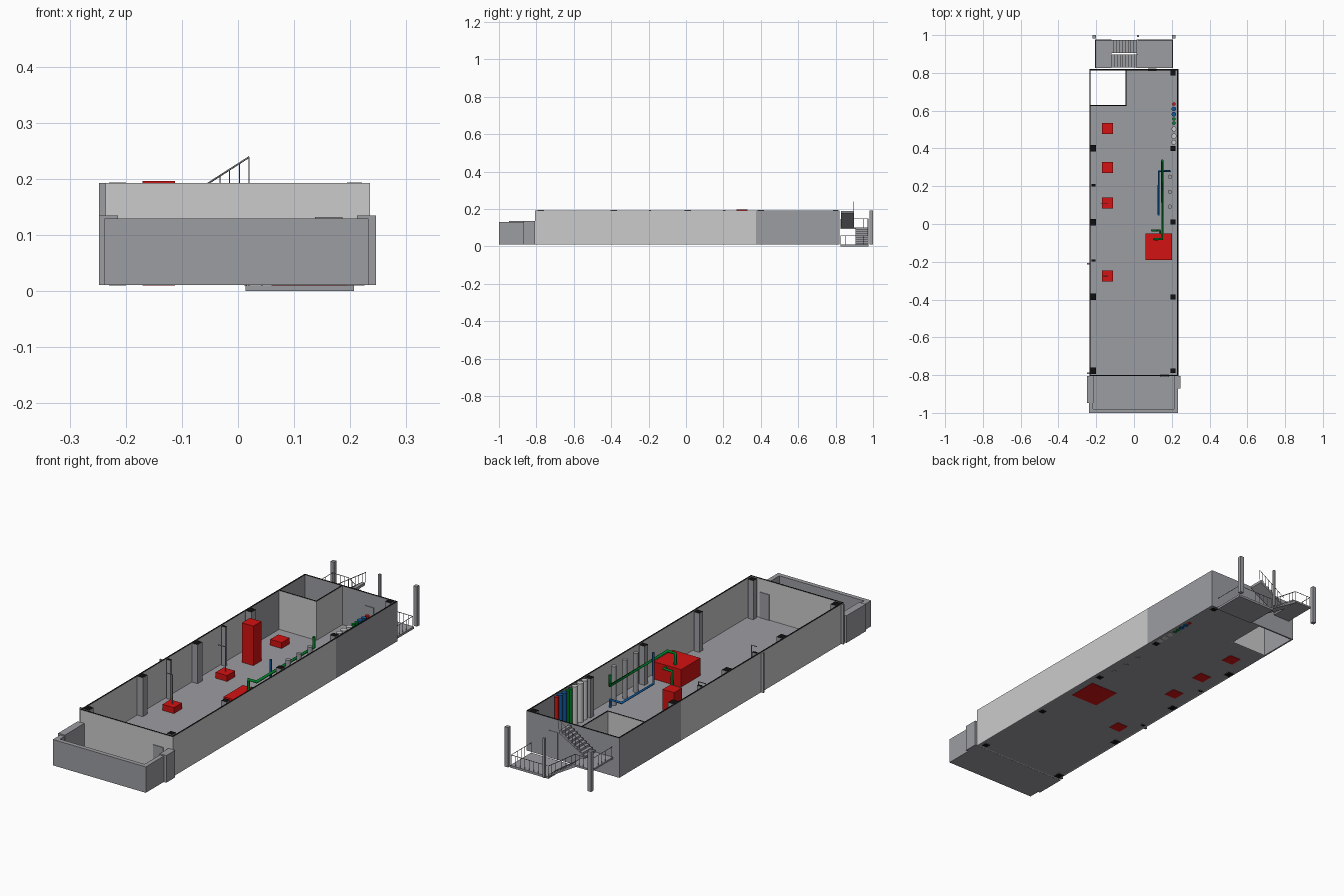
import bpy, bmesh, math
from mathutils import Matrix, Vector

if "Cube" in bpy.data.objects:
    bpy.data.objects.remove(bpy.data.objects["Cube"])


def material(name, r, g, b):
    m = bpy.data.materials.new(name)
    m.diffuse_color = (r, g, b, 1)
    m.use_nodes = True
    m.node_tree.nodes["Principled BSDF"].inputs["Base Color"].default_value = m.diffuse_color
    return m


LIGHT = material("light_grey", 0.60, 0.60, 0.60)
GREY = material("concrete_grey", 0.335, 0.34, 0.365)
BLACK = material("cut_black", 0.005, 0.005, 0.005)
RED = material("red", 0.65, 0.006, 0.006)
GREEN = material("green", 0.0, 0.20, 0.02)
BLUE = material("blue", 0.005, 0.10, 0.33)

TOP = 0.193      # cut height of the storey
BASE = 0.011     # underside of the storey


def finish(name, bm, mats, cap=None):
    """cap: 'top' or 'both' gives the horizontal faces the second material"""
    bm.normal_update()
    if cap:
        for f in bm.faces:
            if f.normal.z > 0.5 or (cap == "both" and f.normal.z < -0.5):
                f.material_index = 1
    me = bpy.data.meshes.new(name)
    bm.to_mesh(me)
    bm.free()
    for m in mats:
        me.materials.append(m)
    ob = bpy.data.objects.new(name, me)
    bpy.context.collection.objects.link(ob)
    return ob


def box(name, x0, x1, y0, y1, z0, z1, mat, cap=None):
    bm = bmesh.new()
    bmesh.ops.create_cube(bm, size=1, matrix=Matrix.Translation(
        ((x0 + x1) / 2, (y0 + y1) / 2, (z0 + z1) / 2))
        @ Matrix.Diagonal((x1 - x0, y1 - y0, z1 - z0, 1)))
    return finish(name, bm, [mat, BLACK], cap)


def cylinder(name, x, y, r, z0, z1, mat):
    bm = bmesh.new()
    bmesh.ops.create_cone(bm, cap_ends=True, segments=20, radius1=r, radius2=r,
                          depth=z1 - z0, matrix=Matrix.Translation((x, y, (z0 + z1) / 2)))
    for f in bm.faces:
        f.smooth = len(f.verts) == 4
    for e in bm.edges:
        e.smooth = e.calc_face_angle(0) < 0.7
    return finish(name, bm, [mat])


def pipe(name, pts, r, mat, res=2):
    cu = bpy.data.curves.new(name, 'CURVE')
    cu.dimensions = '3D'
    cu.bevel_depth = r
    cu.bevel_resolution = res
    cu.use_fill_caps = True
    sp = cu.splines.new('POLY')
    sp.points.add(len(pts) - 1)
    for p, q in zip(sp.points, pts):
        p.co = (*q, 1)
    cu.materials.append(mat)
    ob = bpy.data.objects.new(name, cu)
    bpy.context.collection.objects.link(ob)
    return ob


# Room floor, leaving the shaft open
box("floor_main", -0.233, 0.233, -0.803, 0.63, BASE, 0.015, GREY)
box("floor_beside_shaft", -0.042, 0.233, 0.63, 0.818, BASE, 0.015, GREY)

# Thin walls with black cut tops
T = 0.007
box("front_wall", -0.236, 0.235, -0.806, -0.806 + T, BASE, TOP, LIGHT, "top")
box("back_wall", -0.236, 0.235, 0.82 - T, 0.82, BASE, TOP, GREY, "top")
for side, x in (("left", -0.236), ("right", 0.235 - T)):
    box(side + "_wall_front_part", x, x + T, -0.806 + T, 0.375, BASE, TOP, LIGHT, "top")
    box(side + "_wall_back_part", x, x + T, 0.375, 0.82 - T, BASE, TOP, GREY, "top")
box("shaft_side_wall", -0.046, -0.040, 0.625, 0.82 - T, BASE, TOP, LIGHT, "top")
box("shaft_front_wall", -0.236 + T, -0.046, 0.625, 0.631, BASE, TOP, LIGHT, "top")

# Slim outside strips on the left wall
for y in (-0.21, -0.79):
    box("outside_strip", -0.248, -0.236, y - 0.004, y + 0.004, BASE, TOP, GREY)

# Doors
box("front_door", 0.137, 0.186, -0.809, -0.796, BASE, 0.132, GREY)
box("back_door", 0.075, 0.12, 0.810, 0.822, BASE, 0.135, GREY)

# Columns, black where cut
for y in (0.40, 0.01, -0.386, -0.777):
    box("left_column", -0.230, -0.200, y - 0.017, y + 0.017, 0.0095, TOP + 0.0005, GREY, "both")
for y in (0.80, 0.40, 0.01, -0.386, -0.777):
    box("right_column", 0.194, 0.221, y - 0.013, y + 0.013, 0.0095, TOP + 0.0005, GREY, "both")
for y in (0.205, -0.193):
    box("slim_column", -0.224, -0.203, y - 0.006, y + 0.006, 0.0095, TOP + 0.0005, GREY, "both")

# Red machines
for y, top in ((0.505, 0.042), (0.30, 0.196), (0.11, 0.042), (-0.275, 0.042)):
    box("red_box", -0.17, -0.112, y - 0.029, y + 0.029, 0.0095, top, RED)
box("large_red_machine", 0.06, 0.20, -0.19, -0.05, 0.0095, 0.095, RED)

# Thin hooks above two of the boxes
pipe("hook_pipe", [(-0.14, 0.11, 0.04), (-0.14, 0.11, 0.155), (-0.178, 0.11, 0.155)], 0.0022, GREY)
pipe("hook_pipe", [(-0.14, -0.275, 0.04), (-0.14, -0.275, 0.175), (-0.165, -0.275, 0.175)], 0.0022, GREY)

# Blue and green pipework
pipe("blue_pipe", [(0.13, 0.05, TOP), (0.13, 0.05, 0.05), (0.13, 0.28, 0.05),
                   (0.188, 0.28, 0.05), (0.188, 0.28, 0.015)], 0.0055, BLUE)
pipe("green_pipe", [(0.15, 0.335, TOP), (0.15, 0.335, 0.145), (0.15, -0.08, 0.145),
                    (0.11, -0.08, 0.145), (0.11, -0.08, 0.09)], 0.007, GREEN)
pipe("green_drain", [(0.137, -0.055, 0.085), (0.137, -0.034, 0.085),
                     (0.095, -0.034, 0.085), (0.095, -0.034, 0.015)], 0.006, GREEN)

# Upright tanks along the right wall
for y, r, mat in ((0.635, 0.009, RED), (0.609, 0.012, BLUE), (0.581, 0.012, BLUE),
                  (0.556, 0.009, GREEN), (0.534, 0.009, GREEN), (0.503, 0.013, LIGHT),
                  (0.465, 0.014, LIGHT), (0.433, 0.013, LIGHT)):
    cylinder("tank", 0.211, y, r, 0.0095, TOP, mat)
for y in (0.25, 0.17, 0.092):
    cylinder("vent_duct", 0.19, y, 0.011, 0.0095, TOP, GREY)

# Front terrace with parapet and raised end blocks
box("terrace_floor", -0.238, 0.233, -0.99, -0.806, 0.0105, 0.018, GREY)
box("terrace_front_parapet", -0.238, 0.233, -1.0, -0.980, 0.0105, 0.129, GREY)
box("terrace_left_parapet", -0.238, -0.216, -0.980, -0.806, 0.0105, 0.129, GREY)
box("terrace_right_parapet", 0.213, 0.233, -0.980, -0.806, 0.0105, 0.129, GREY)
box("terrace_left_block", -0.248, -0.214, -0.947, -0.806, 0.0105, 0.135, GREY)
box("terrace_right_block", 0.2125, 0.246, -0.87, -0.806, 0.0105, 0.135, GREY)

# Back stair: two landings and two sawtooth flights
box("lower_landing", 0.013, 0.207, 0.825, 0.977, 0, 0.010, GREY)
box("middle_landing", -0.207, -0.12, 0.825, 0.977, 0.092, 0.100, GREY)


def flight(name, x0, x1, z0, z1, y0, y1, n=9):
    dx, dz = (x1 - x0) / n, (z1 - z0) / n
    prof = []
    for i in range(n):
        prof += [(x0 + i * dx, z0 + i * dz), (x0 + i * dx, z0 + (i + 1) * dz)]
    prof += [(x1, z1), (x1, z1 - 0.012)]
    bm = bmesh.new()
    face = bm.faces.new([bm.verts.new((x, y0, z)) for x, z in prof])
    ext = bmesh.ops.extrude_face_region(bm, geom=[face])
    bmesh.ops.translate(bm, vec=(0, y1 - y0, 0),
                        verts=[v for v in ext["geom"] if isinstance(v, bmesh.types.BMVert)])
    bmesh.ops.recalc_face_normals(bm, faces=bm.faces[:])
    return finish(name, bm, [GREY])


flight("lower_flight", 0.015, -0.12, 0.008, 0.10, 0.905, 0.975)
flight("upper_flight", -0.12, 0.015, 0.10, 0.190, 0.828, 0.897)


# Railings: a handrail with evenly spaced balusters
def railing(name, a, b, n, h=0.047):
    a, b = Vector(a), Vector(b)
    up = Vector((0, 0, h))
    pipe(name + "_handrail", [a + up, b + up], 0.0016, GREY, 0)
    for i in range(n + 1):
        p = a.lerp(b, i / n)
        pipe(name + "_baluster", [p, p + up], 0.0009, GREY, 0)


railing("upper_flight_rail", (-0.12, 0.895, 0.102), (0.02, 0.895, 0.192), 8)
railing("lower_flight_rail", (0.015, 0.973, 0.010), (-0.12, 0.973, 0.100), 8)
railing("lower_landing_back_rail", (0.02, 0.974, 0.010), (0.204, 0.974, 0.010), 8)
railing("lower_landing_side_rail", (0.204, 0.974, 0.010), (0.204, 0.828, 0.010), 6)
railing("middle_landing_back_rail", (-0.12, 0.974, 0.100), (-0.204, 0.974, 0.100), 4)
railing("middle_landing_side_rail", (-0.204, 0.974, 0.100), (-0.204, 0.828, 0.100), 6)

# Posts behind the stair
for x, w in ((-0.21, 0.009), (0.021, 0.005), (0.21, 0.009)):
    box("stair_post", x - w, x + w, 1.0 - 2 * w, 1.0, 0.0105, TOP, GREY)
